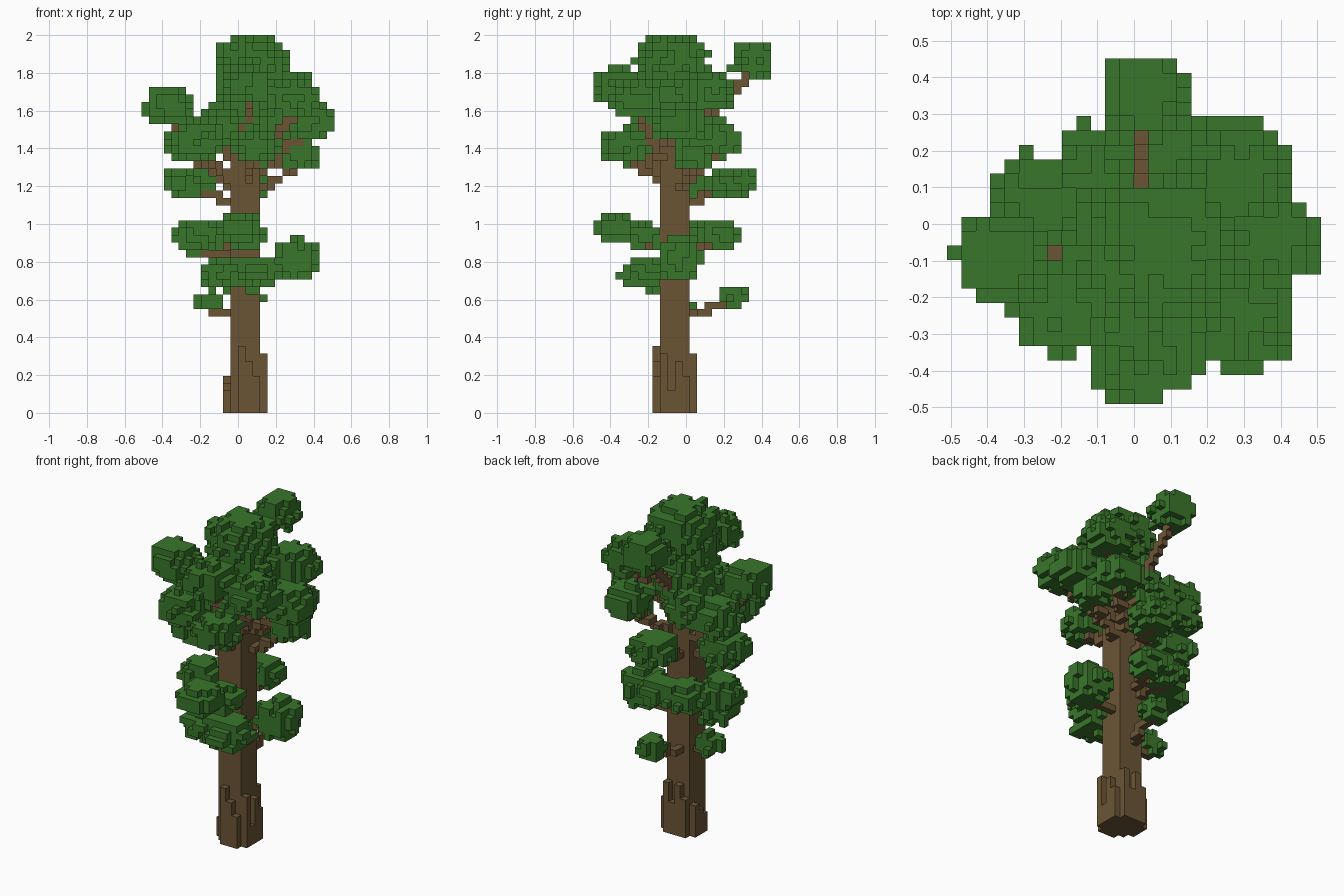
import bpy, bmesh, random
from mathutils import Vector
from math import floor

random.seed(7)
cube = bpy.data.objects.get("Cube")
if cube:
    bpy.data.objects.remove(cube, do_unlink=True)

SIZE = (26, 25, 51)                      # grid cells along x, y, z
S = 2 / SIZE[2]                          # edge of one block
ORIGIN = Vector((-SIZE[0] * S / 2, -SIZE[1] * S / 2, 0))


def material(name, colour):
    m = bpy.data.materials.new(name)
    m.use_nodes = True
    m.diffuse_color = (*colour, 1)
    m.node_tree.nodes["Principled BSDF"].inputs["Base Color"].default_value = (*colour, 1)
    return m


def cell(p):
    return tuple(floor(c) for c in (p - ORIGIN) / S)


def centre(c):
    return ORIGIN + (Vector(c) + Vector((.5, .5, .5))) * S


def inside(c):
    return all(0 <= a < n for a, n in zip(c, SIZE))


# Leaf clumps: x, y, z, horizontal radius, half height
low_clumps = [
    (.07, .25, .61, .08, .06), (-.15, -.03, .59, .08, .065),
    (.1, -.22, .74, .13, .09), (-.07, -.19, .74, .13, .09),
    (.31, -.03, .82, .12, .11), (0, -.37, .98, .12, .08),
    (.05, -.22, .94, .11, .07), (-.23, -.02, .93, .12, .09),
    (-.11, .16, .94, .12, .08), (.05, .19, .95, .1, .08),
    (-.26, 0, 1.22, .13, .085), (.05, .24, 1.22, .13, .085),
]
high_clumps = [
    (-.21, -.22, 1.44, .13, .11), (-.26, .06, 1.43, .13, .1),
    (-.09, .1, 1.47, .12, .1), (.09, -.33, 1.41, .12, .1),
    (.3, -.27, 1.66, .13, .1), (.27, .18, 1.45, .12, .1),
    (.33, .04, 1.37, .1, .09), (.38, -.04, 1.55, .13, .11),
    (.29, .13, 1.7, .13, .11), (.025, .35, 1.87, .12, .1),
    (.05, -.36, 1.73, .13, .1), (-.37, -.09, 1.63, .13, .1),
]
crown_clumps = [
    (.04, -.07, 1.56, .21, .12), (.07, -.09, 1.72, .19, .14),
    (.07, -.07, 1.87, .19, .13),
]


def clump_cells(clumps):
    cells = set()
    for x, y, z, r, h in clumps:
        mid = Vector((x, y, z))
        reach = Vector((r, r, h))
        lo, hi = cell(mid - reach * 1.2), cell(mid + reach * 1.2)
        for i in range(lo[0], hi[0] + 1):
            for j in range(lo[1], hi[1] + 1):
                for k in range(lo[2], hi[2] + 1):
                    d = centre((i, j, k)) - mid
                    q = sum(abs(a / b) ** 2.3 for a, b in zip(d, reach))
                    if q < 1 + random.uniform(-.35, .22) and inside((i, j, k)):
                        cells.add((i, j, k))
    return cells


def branch_cells(clumps):
    # One-block limbs rising from the trunk into each clump
    cells = set()
    for x, y, z, r, h in clumps:
        end = Vector((x, y, z - h * .6))
        start = Vector((.02, -.06, 0))
        run = (end.xy - start.xy).length
        slope = 1.1 if z > 1.6 else .6 if z > 1.3 else .2
        start.z = end.z - run * slope
        for n in range(60):
            cells.add(cell(start.lerp(end, n / 60)))
    return cells


# Trunk and flared root columns
trunk = {(i, j, k) for i in range(12, 16) for j in range(9, 13) for k in range(36)}
roots = set()
for n, heights in enumerate(zip((0, 9, 7, 5), (6, 8, 5, 8), (8, 3, 7, 5), (0, 3, 4, 5))):
    sides = ((12 + n, 8), (12 + n, 13), (16, 9 + n), (11, 9 + n))
    for (i, j), top in zip(sides, heights):
        roots |= {(i, j, k) for k in range(top)}

branches = branch_cells(low_clumps + high_clumps) - trunk
wood = trunk | roots | branches
low = clump_cells(low_clumps) - wood
high = clump_cells(high_clumps) - wood - low
crown = clump_cells(crown_clumps) - wood - low - high
solid = wood | low | high | crown


def build(name, cells, mat):
    # Draw only the block faces that touch open air
    bm = bmesh.new()
    for c in sorted(cells):
        mid = centre(c)
        for axis in range(3):
            for sign in (-1, 1):
                near = list(c)
                near[axis] += sign
                if tuple(near) in solid:
                    continue
                n, u, v = Vector(), Vector(), Vector()
                n[axis] = sign
                u[(axis + 1) % 3] = 1
                v[(axis + 2) % 3] = sign
                corners = (-u - v, u - v, u + v, v - u)
                bm.faces.new([bm.verts.new(mid + (n + w) * S / 2) for w in corners])
    bmesh.ops.remove_doubles(bm, verts=bm.verts, dist=S / 100)
    mesh = bpy.data.meshes.new(name)
    bm.to_mesh(mesh)
    bm.free()
    mesh.materials.append(mat)
    bpy.context.collection.objects.link(bpy.data.objects.new(name, mesh))


bark = material("bark_brown", (.145, .091, .036))
leaf = material("leaf_green", (.041, .18, .024))
build("trunk", trunk, bark)
build("roots", roots, bark)
build("branches", branches, bark)
build("lower_foliage", low, leaf)
build("upper_foliage", high, leaf)
build("crown_foliage", crown, leaf)
